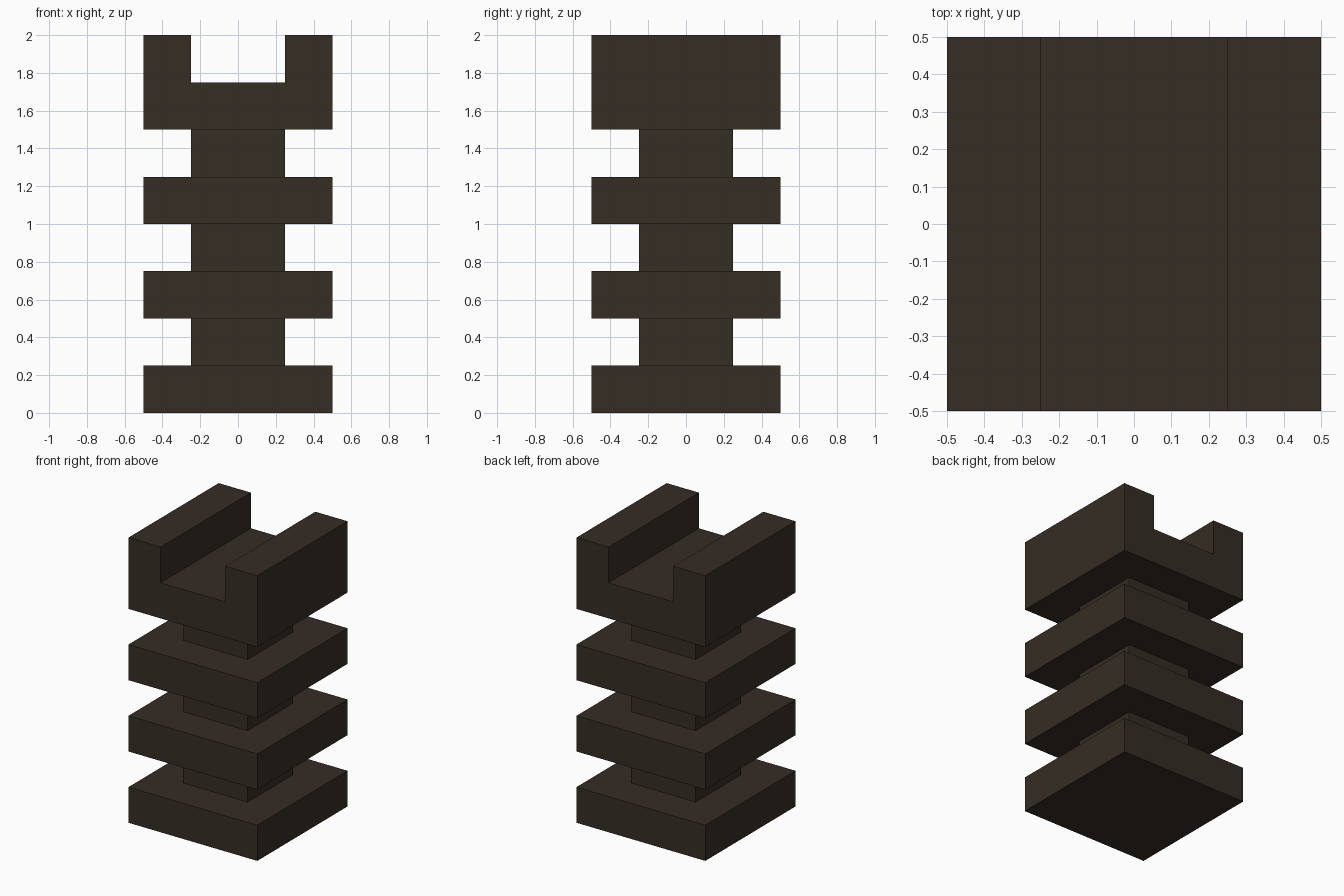
import bpy
import bmesh

cube = bpy.data.objects.get("Cube")
if cube:
    bpy.data.objects.remove(cube, do_unlink=True)

# Single dark brown material
brown = bpy.data.materials.new("dark brown")
brown.use_nodes = True
colour = (0.036, 0.026, 0.018, 1)
brown.diffuse_color = colour
brown.node_tree.nodes["Principled BSDF"].inputs["Base Color"].default_value = colour

STEP = 0.25   # height of every layer
WIDE = 0.5    # half width of the plates
NARROW = 0.25  # half width of the necks


def extrude_profile(name, profile, depth):
    """Extrude an x-z outline along y, centred on y = 0."""
    bm = bmesh.new()
    face = bm.faces.new([bm.verts.new((x, -depth / 2, z)) for x, z in profile])
    result = bmesh.ops.extrude_face_region(bm, geom=[face])
    moved = [v for v in result["geom"] if isinstance(v, bmesh.types.BMVert)]
    bmesh.ops.translate(bm, verts=moved, vec=(0, depth, 0))
    bmesh.ops.recalc_face_normals(bm, faces=bm.faces)
    mesh = bpy.data.meshes.new(name)
    bm.to_mesh(mesh)
    bm.free()
    mesh.materials.append(brown)
    obj = bpy.data.objects.new(name, mesh)
    bpy.context.collection.objects.link(obj)
    return obj


def block(name, half, bottom):
    top = bottom + STEP
    outline = [(-half, bottom), (half, bottom), (half, top), (-half, top)]
    return extrude_profile(name, outline, 2 * half)


# Alternating wide plates and narrow necks
plates = ["base_plate", "lower_plate", "upper_plate"]
necks = ["lower_neck", "middle_neck", "upper_neck"]
for i, (plate, neck) in enumerate(zip(plates, necks)):
    block(plate, WIDE, 2 * i * STEP)
    block(neck, NARROW, (2 * i + 1) * STEP)

# Channelled cap, its groove open to front and back
bottom, floor, top = 6 * STEP, 7 * STEP, 8 * STEP
right_half = [(WIDE, bottom), (WIDE, top), (NARROW, top), (NARROW, floor)]
left_half = [(-x, z) for x, z in reversed(right_half)]
extrude_profile("channel_cap", right_half + left_half, 2 * WIDE)
